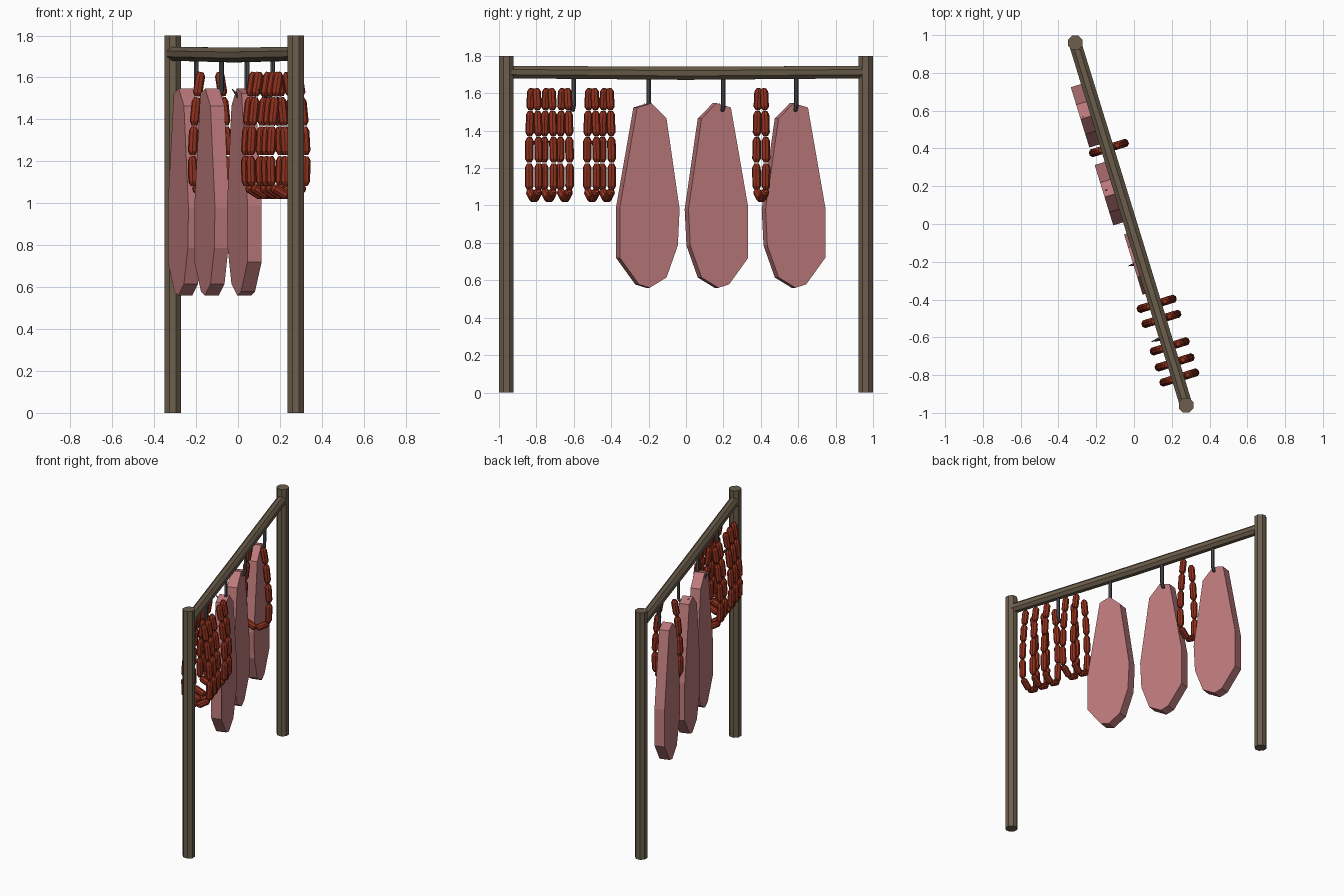
import bpy, bmesh, math
from mathutils import Vector

if "Cube" in bpy.data.objects:
    bpy.data.objects.remove(bpy.data.objects["Cube"])

AX = Vector((-0.294, 0.956, 0))   # along the rail, towards the back
NX = Vector((0.956, 0.294, 0))    # across the rail


def P(y, n, z):
    """Point at rail position y, offset n across the rail, height z."""
    return Vector((-0.018 - 0.307 * y, y, z)) + NX * n


def material(name, srgb):
    m = bpy.data.materials.new(name)
    lin = [((c / 255 + 0.055) / 1.055) ** 2.4 for c in srgb]
    m.diffuse_color = (*lin, 1)
    m.use_nodes = True
    m.node_tree.nodes["Principled BSDF"].inputs["Base Color"].default_value = m.diffuse_color
    return m


WOOD = material("weathered_wood", (108, 94, 76))
HAM = material("pink_meat", (190, 122, 124))
SAUSAGE = material("sausage_red", (148, 50, 30))
IRON = material("dark_iron", (74, 76, 80))


def finish(name, bm, mat):
    bmesh.ops.recalc_face_normals(bm, faces=bm.faces)
    me = bpy.data.meshes.new(name)
    bm.to_mesh(me)
    bm.free()
    me.materials.append(mat)
    ob = bpy.data.objects.new(name, me)
    bpy.context.collection.objects.link(ob)
    return ob


def tube(bm, path, radii, sides, ref=AX, turn=0.5):
    """Faceted tube along a path with a radius at each point."""
    rings = []
    for i, p in enumerate(path):
        d = (path[min(i + 1, len(path) - 1)] - path[max(i - 1, 0)]).normalized()
        u = (ref - d * ref.dot(d)).normalized()
        v = d.cross(u)
        ring = []
        for k in range(sides):
            a = math.tau * (k + turn) / sides
            ring.append(bm.verts.new(p + (u * math.cos(a) + v * math.sin(a)) * radii[i]))
        rings.append(ring)
    for r0, r1 in zip(rings, rings[1:]):
        for k in range(sides):
            j = (k + 1) % sides
            bm.faces.new((r0[k], r0[j], r1[j], r1[k]))
    bm.faces.new(rings[0][::-1])
    bm.faces.new(rings[-1])


# posts
for name, x, y in (("back_post", -0.311, 0.96), ("front_post", 0.276, -0.96)):
    bm = bmesh.new()
    tube(bm, [Vector((x, y, 0)), Vector((x, y, 1.8))], [0.042, 0.042], 8, Vector((1, 0, 0)))
    finish(name, bm, WOOD)

# top rail, sagging slightly in the middle
bm = bmesh.new()
tube(bm, [P(-0.95, 0, 1.713), P(0, 0, 1.707), P(0.95, 0, 1.713)],
     [0.036, 0.038, 0.036], 8, NX)
finish("top_rail", bm, WOOD)

# hooks
HOOK = [(0, 1.69), (0, 1.535), (-0.015, 1.51), (-0.045, 1.51), (-0.075, 1.545)]
for i, y in enumerate((-0.6, -0.2, 0.2, 0.59)):
    bm = bmesh.new()
    tube(bm, [P(y, n, z) for n, z in HOOK], [0.012, 0.012, 0.011, 0.009, 0.002], 6)
    finish(f"hook_{i + 1}", bm, IRON)

# hams: one outline extruded across the rail, the last two turned around
OUTLINE = [(-.07, 1.524), (.01, 1.547), (.094, 1.465), (.167, .98), (.157, .786),
           (.094, .615), (0, .56), (-.06, .578), (-.167, .72), (-.167, .99)]
for i, (y, n, s) in enumerate(((-0.2, -0.014, 1), (0.179, -0.055, -1), (0.591, -0.055, -1))):
    bm = bmesh.new()
    sides = [[bm.verts.new(P(y, n + t, z) + AX * w * s) for w, z in OUTLINE]
             for t in (-0.035, 0.035)]
    a, b = sides
    bm.faces.new(a)
    bm.faces.new(b[::-1])
    for k in range(len(a)):
        j = (k + 1) % len(a)
        bm.faces.new((a[k], a[j], b[j], b[k]))
    finish(f"ham_{i + 1}", bm, HAM)

# sausage strings: mirrored strands of links meeting at the bottom
STRAND = [(0.045, 1.628), (0.065, 1.508), (0.08, 1.368), (0.088, 1.227),
          (0.084, 1.08), (0.0, 1.03)]
for i, y in enumerate((0.40, -0.425, -0.505, -0.65, -0.735, -0.815)):
    bm = bmesh.new()
    for s in (-1, 1):
        for (n0, z0), (n1, z1) in zip(STRAND, STRAND[1:]):
            p, q = P(y, n0 * s + 0.008, z0), P(y, n1 * s + 0.008, z1)
            tube(bm, [p.lerp(q, f) for f in (0.02, 0.16, 0.84, 0.98)],
                 [0.012, 0.023, 0.023, 0.012], 8)
    finish(f"sausage_string_{i + 1}", bm, SAUSAGE)
